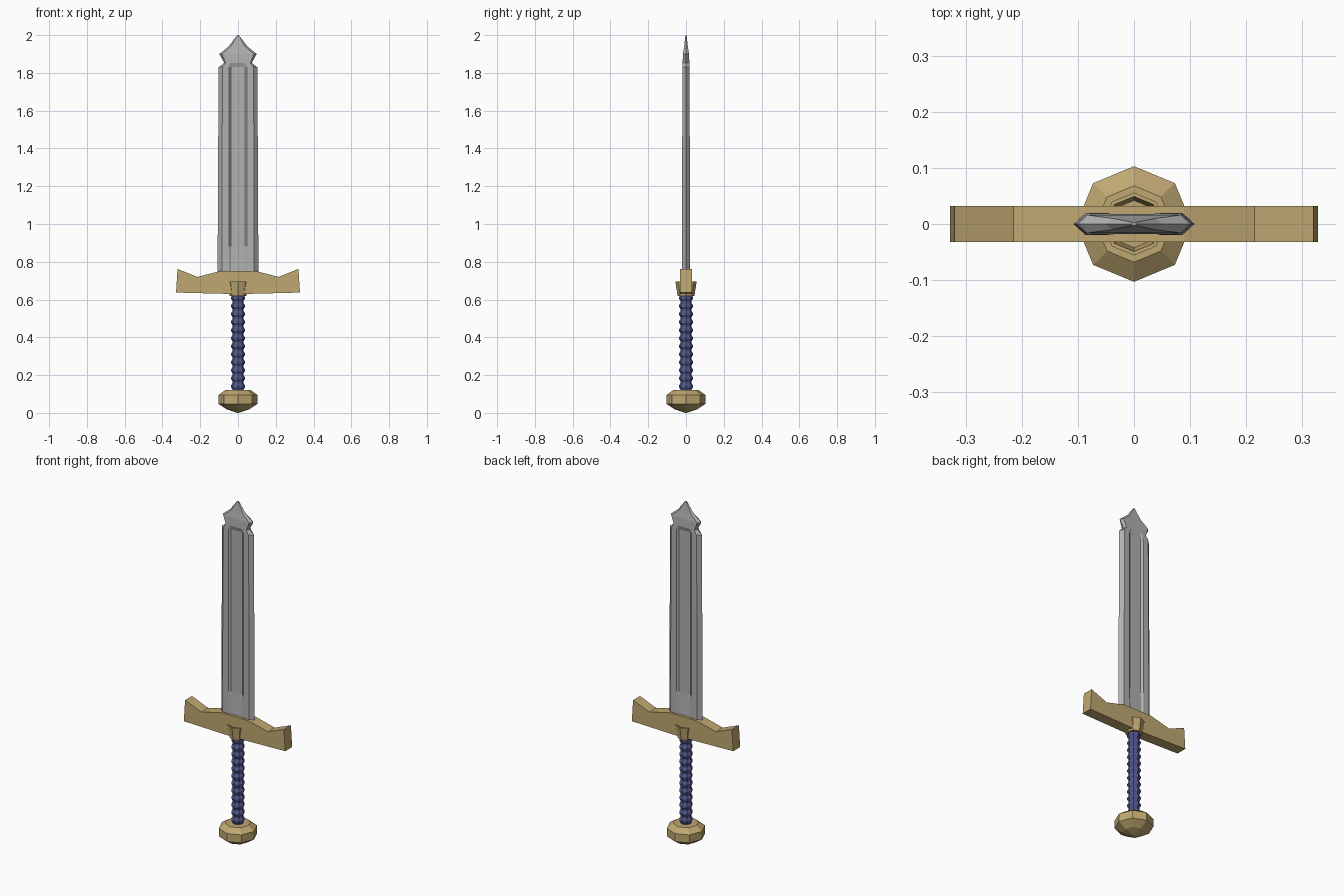
import bpy, bmesh, math

if "Cube" in bpy.data.objects:
    bpy.data.objects.remove(bpy.data.objects["Cube"])


def material(name, rgb):
    m = bpy.data.materials.new(name)
    m.diffuse_color = (*rgb, 1)
    m.use_nodes = True
    m.node_tree.nodes["Principled BSDF"].inputs["Base Color"].default_value = m.diffuse_color
    return m


GOLD = material("gold", (0.52, 0.39, 0.165))
STEEL = material("steel", (0.44, 0.44, 0.44))
BLUE = material("blue_wrap", (0.085, 0.095, 0.26))


def loft(name, rings, mat):
    """Skin closed rings of equal point count and cap both ends."""
    bm = bmesh.new()
    rows = [[bm.verts.new(p) for p in ring] for ring in rings]
    n = len(rows[0])
    for a, b in zip(rows, rows[1:]):
        for i in range(n):
            j = (i + 1) % n
            bm.faces.new((a[i], a[j], b[j], b[i]))
    bm.faces.new(rows[0][::-1])
    bm.faces.new(rows[-1])
    bmesh.ops.recalc_face_normals(bm, faces=bm.faces)
    mesh = bpy.data.meshes.new(name)
    bm.to_mesh(mesh)
    bm.free()
    mesh.materials.append(mat)
    obj = bpy.data.objects.new(name, mesh)
    bpy.context.collection.objects.link(obj)
    return obj


def lathe(name, profile, mat, sides=8):
    """Turn (radius, z) pairs around the z axis."""
    angles = [2 * math.pi * i / sides for i in range(sides)]
    return loft(name, [[(r * math.cos(a), r * math.sin(a), z) for a in angles]
                       for r, z in profile], mat)


# Pommel: faceted eight-sided knob
lathe("pommel", [(0.004, 0.0), (0.058, 0.018), (0.103, 0.048), (0.103, 0.095),
                 (0.068, 0.12), (0.025, 0.12)], GOLD)

# Grip: core with evenly spaced wrapped ridges
grip = [(0.029, 0.11)]
turns, z0, step = 12, 0.12, 0.0425
for i in range(turns):
    z = z0 + i * step
    grip += [(0.029, z + 0.004), (0.036, z + 0.015),
             (0.036, z + 0.026), (0.029, z + 0.037)]
grip.append((0.029, 0.64))
lathe("grip", grip, BLUE)

# Collar: flared cup where the grip meets the guard
lathe("collar", [(0.030, 0.62), (0.045, 0.62), (0.056, 0.695),
                 (0.049, 0.695), (0.042, 0.64)], GOLD)

# Guard: mirrored outline extruded in depth
half = [(0.05, 0.63), (0.328, 0.637), (0.320, 0.762), (0.215, 0.72), (0.09, 0.752)]
outline = half + [(-x, z) for x, z in reversed(half)]
loft("guard", [[(x, y, z) for x, z in outline] for y in (-0.032, 0.032)], GOLD)


# Blade: bevelled edges and a central groove on both faces
def blade_ring(z, w, b, t, d):
    g = min(0.048, b * 0.6)
    h = g * 0.78
    front = [(-w, 0), (-b, -t), (-g, -t), (-h, -d), (h, -d), (g, -t), (b, -t)]
    return [(x, y, z) for x, y in front] + [(-x, -y, z) for x, y in front]


# z, half width, bevel start, half thickness, groove half thickness
stations = [
    (0.70, 0.108, 0.086, 0.020, 0.018),
    (0.75, 0.108, 0.086, 0.020, 0.016),
    (0.88, 0.1075, 0.086, 0.020, 0.010),
    (1.40, 0.105, 0.084, 0.020, 0.010),
    (1.83, 0.102, 0.082, 0.019, 0.010),
    (1.853, 0.073, 0.066, 0.018, 0.018),
    (1.90, 0.099, 0.084, 0.016, 0.016),
    (1.94, 0.050, 0.038, 0.010, 0.010),
    (2.00, 0.004, 0.003, 0.003, 0.003),
]
loft("blade", [blade_ring(*s) for s in stations], STEEL)
